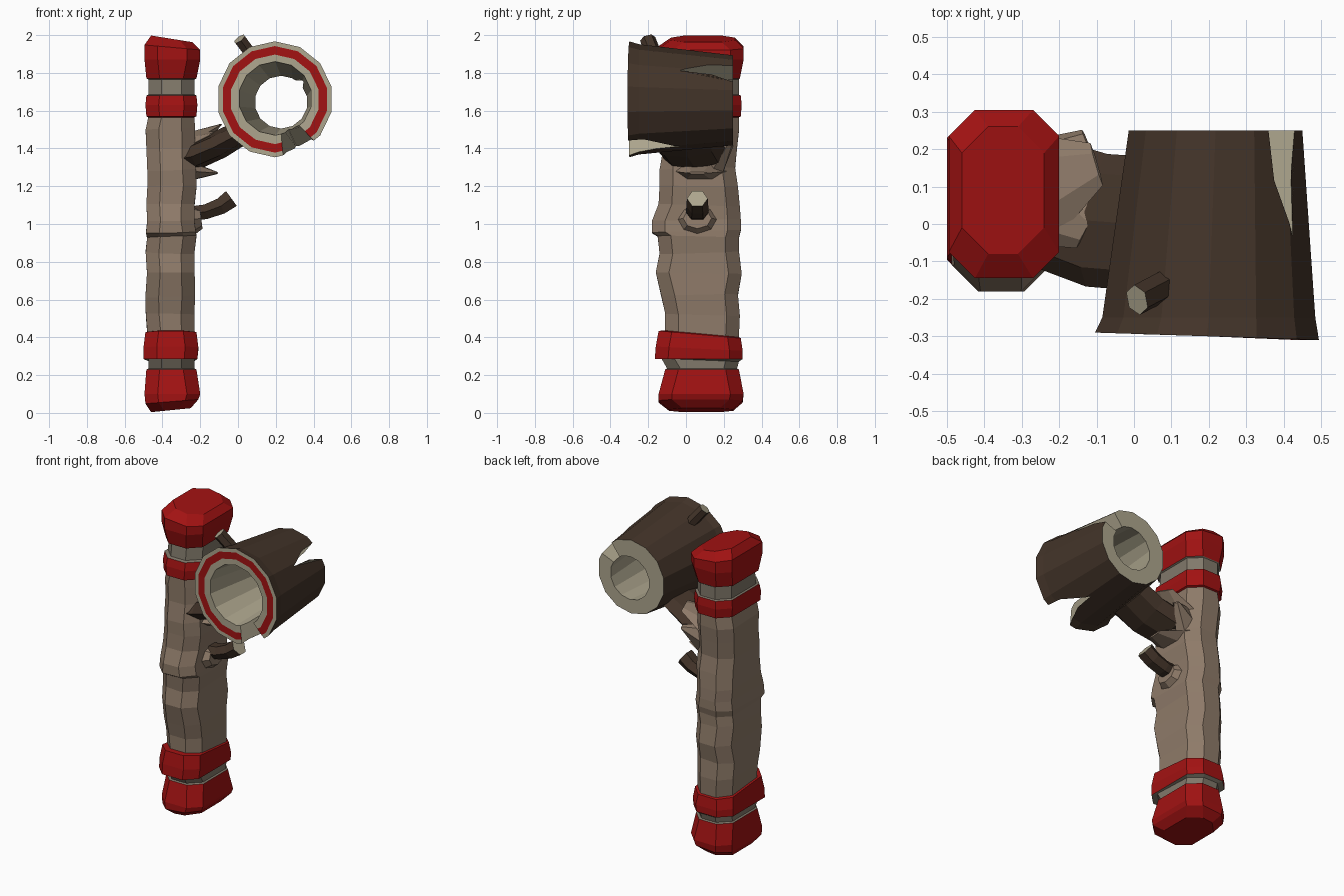
import bpy, bmesh, math, random
from mathutils import Vector

random.seed(4)
cube = bpy.data.objects.get("Cube")
if cube:
    bpy.data.objects.remove(cube, do_unlink=True)


def material(name, rgb):
    m = bpy.data.materials.new(name)
    m.use_nodes = True
    m.diffuse_color = (*rgb, 1)
    m.node_tree.nodes["Principled BSDF"].inputs["Base Color"].default_value = (*rgb, 1)
    return m


BARK, DARK, PALE, RED, STRIP = range(5)
MATS = [material("light bark", (0.27, 0.195, 0.14)),
        material("dark bark", (0.056, 0.034, 0.022)),
        material("cut wood", (0.42, 0.38, 0.27)),
        material("red paint", (0.36, 0.006, 0.006)),
        material("grey bark", (0.22, 0.19, 0.145))]


def loft(name, rings, bands, caps=None):
    """Skin a list of rings; bands gives one material per gap.
    Without caps the last ring joins back to the first."""
    bm = bmesh.new()
    vs = [[bm.verts.new(p) for p in ring] for ring in rings]
    n = len(vs[0])
    for i, mat in enumerate(bands):
        a, b = vs[i], vs[(i + 1) % len(vs)]
        for j in range(n):
            k = (j + 1) % n
            bm.faces.new((a[j], a[k], b[k], b[j])).material_index = mat
    if caps:
        bm.faces.new(vs[0][::-1]).material_index = caps[0]
        bm.faces.new(vs[-1]).material_index = caps[1]
    bmesh.ops.recalc_face_normals(bm, faces=bm.faces[:])
    mesh = bpy.data.meshes.new(name)
    bm.to_mesh(mesh)
    bm.free()
    for m in MATS:
        mesh.materials.append(m)
    ob = bpy.data.objects.new(name, mesh)
    bpy.context.collection.objects.link(ob)
    return ob


def limb(name, path, sizes, sides, mat, end):
    """Branch along a path; sizes are (half width, half thickness)."""
    pts = [Vector(p) for p in path]
    rings = []
    for i, p in enumerate(pts):
        d = (pts[min(i + 1, len(pts) - 1)] - pts[max(i - 1, 0)]).normalized()
        u = (Vector((0, 1, 0)) - d * d.y).normalized()
        v = d.cross(u)
        w, h = sizes[i]
        turn = [math.tau * j / sides for j in range(sides)]
        rings.append([p + u * w * math.cos(t) + v * h * math.sin(t) for t in turn])
    return loft(name, rings, [mat] * (len(pts) - 1), (mat, end))


# Post: chamfered rectangle sections stacked upward
def section(z, x0, x1, y0, y1, tilt_x=0.0, tilt_y=0.0, c=0.07):
    pts = [(x0 + c, y0), (x1 - c, y0), (x1, y0 + c), (x1, y1 - c),
           (x1 - c, y1), (x0 + c, y1), (x0, y1 - c), (x0, y0 + c)]
    return [(x, y, z + tilt_x * (x + 0.35) + tilt_y * (y - 0.07)) for x, y in pts]


lower = [section(0.015, -0.46, -0.25, -0.09, 0.25, 0.1),
         section(0.06, -0.49, -0.21, -0.145, 0.3, 0.08),
         section(0.1, -0.495, -0.2, -0.145, 0.305),
         section(0.23, -0.485, -0.22, -0.11, 0.28),
         section(0.235, -0.475, -0.23, -0.1, 0.27),
         section(0.28, -0.475, -0.23, -0.13, 0.28, 0, -0.04),
         section(0.285, -0.5, -0.215, -0.165, 0.3),
         section(0.34, -0.5, -0.21, -0.16, 0.3, 0, -0.05),
         section(0.415, -0.49, -0.22, -0.145, 0.29, 0, -0.09),
         section(0.42, -0.48, -0.23, -0.11, 0.28, 0, -0.09)]
trunk_y = [(0.52, -0.11, 0.285), (0.62, -0.13, 0.275), (0.74, -0.16, 0.295),
           (0.85, -0.14, 0.28), (0.93, -0.15, 0.28), (0.96, -0.18, 0.29),
           (1.02, -0.18, 0.29), (1.1, -0.145, 0.285), (1.2, -0.14, 0.275),
           (1.29, -0.14, 0.26), (1.4, -0.12, 0.27), (1.5, -0.12, 0.28)]
trunk = []
for z, y0, y1 in trunk_y:
    j = [random.uniform(-1, 1) for _ in range(4)]
    trunk.append(section(z, -0.485 + 0.006 * j[0], -0.225 + 0.008 * j[1],
                         y0, y1, 0.06 * j[2], 0.04 * j[3]))
upper = [section(1.565, -0.475, -0.23, -0.12, 0.28),
         section(1.57, -0.485, -0.22, -0.14, 0.29),
         section(1.63, -0.49, -0.215, -0.14, 0.295),
         section(1.68, -0.485, -0.22, -0.13, 0.29),
         section(1.685, -0.475, -0.23, -0.11, 0.28),
         section(1.765, -0.475, -0.23, -0.1, 0.28),
         section(1.77, -0.485, -0.22, -0.12, 0.285),
         section(1.87, -0.495, -0.2, -0.145, 0.305),
         section(1.935, -0.495, -0.2, -0.145, 0.305, -0.09),
         section(1.98, -0.46, -0.24, -0.08, 0.26, -0.16)]
bands = ([RED] * 3 + [STRIP] * 3 + [RED] * 3 + [BARK] * (len(trunk) + 1)
         + [RED] * 3 + [STRIP] * 3 + [RED] * 3)
loft("post", lower + trunk + upper, bands, (RED, RED))


# Hollow log: bands run from the front rim inward, through, and back outside
def hoop(x, y, z, r, lean=0.0):
    turn = [math.tau * (j / 14 + 0.25) for j in range(14)]
    return [(x + r * math.cos(t), y + lean * math.cos(t), z + r * math.sin(t)) for t in turn]


log = loft("hollow_log",
           [hoop(0.195, -0.3, 1.66, 0.307, -0.01), hoop(0.195, -0.3, 1.66, 0.282, -0.01),
            hoop(0.195, -0.3, 1.66, 0.237, -0.01), hoop(0.197, -0.3, 1.665, 0.195, -0.006),
            hoop(0.228, 0.25, 1.645, 0.14), hoop(0.218, 0.25, 1.655, 0.238),
            hoop(0.2, -0.25, 1.66, 0.292)],
           [PALE, RED, PALE, PALE, PALE, DARK, DARK])


# Splits: wedges cut through the wall that narrow to a line
def split(center, y_end, y_tip, a0, a1, r0=0.09, r1=0.42):
    def at(r, deg, y):
        t = math.radians(deg)
        return (center[0] + r * math.cos(t), y, center[1] + r * math.sin(t))
    mid = (a0 + a1) / 2
    rings = [[at(r0, a0, y_end), at(r1, a0, y_end), at(r1, a1, y_end), at(r0, a1, y_end)],
             [at(r0, mid - .3, y_tip), at(r1, mid - .3, y_tip),
              at(r1, mid + .3, y_tip), at(r0, mid + .3, y_tip)]]
    cutter = loft("split_cutter", rings, [PALE], (PALE, PALE))
    cutter.hide_render = True
    mod = log.modifiers.new("split", "BOOLEAN")
    mod.operation = "DIFFERENCE"
    mod.solver = "EXACT"
    mod.object = cutter
    bpy.context.view_layer.objects.active = log
    bpy.ops.object.modifier_apply(modifier=mod.name)
    bpy.data.objects.remove(cutter, do_unlink=True)


split((0.195, 1.66), -0.34, -0.03, -85, -46)
split((0.218, 1.655), 0.28, -0.03, 22, 53)

# Wide branch carrying the log
limb("support_branch",
     [(-0.34, 0.05, 1.34), (-0.22, 0.05, 1.365), (-0.1, 0.01, 1.42), (0.03, 0.0, 1.49)],
     [(0.17, 0.04), (0.175, 0.075), (0.18, 0.075), (0.18, 0.065)], 8, DARK, DARK)

# Torn bark around the branch root
for i, (base, tip, w, h) in enumerate([
        ((-0.25, 0.1, 1.43), (-0.1, 0.16, 1.52), 0.15, 0.06),
        ((-0.25, 0.06, 1.42), (-0.13, -0.02, 1.48), 0.13, 0.06),
        ((-0.26, 0.07, 1.28), (-0.11, 0.06, 1.27), 0.15, 0.06),
        ((-0.25, 0.17, 1.36), (-0.13, 0.23, 1.42), 0.06, 0.1)]):
    limb(f"bark_splinter_{i + 1}", [base, tip], [(w, h), (w * 0.4, 0.006)], 6, BARK, BARK)

# Short stub with its bark collar
limb("stub", [(-0.28, 0.06, 1.05), (-0.17, 0.06, 1.065), (-0.09, 0.06, 1.095), (-0.035, 0.06, 1.135)],
     [(0.06, 0.045), (0.06, 0.045), (0.058, 0.05), (0.055, 0.056)], 6, DARK, PALE)
limb("stub_collar", [(-0.27, 0.06, 1.02), (-0.195, 0.06, 1.03)],
     [(0.13, 0.1), (0.075, 0.055)], 8, BARK, BARK)

# Cut twig on the log
limb("twig", [(0.09, -0.16, 1.87), (0.008, -0.203, 1.98)],
     [(0.042, 0.036), (0.042, 0.036)], 6, DARK, PALE)
